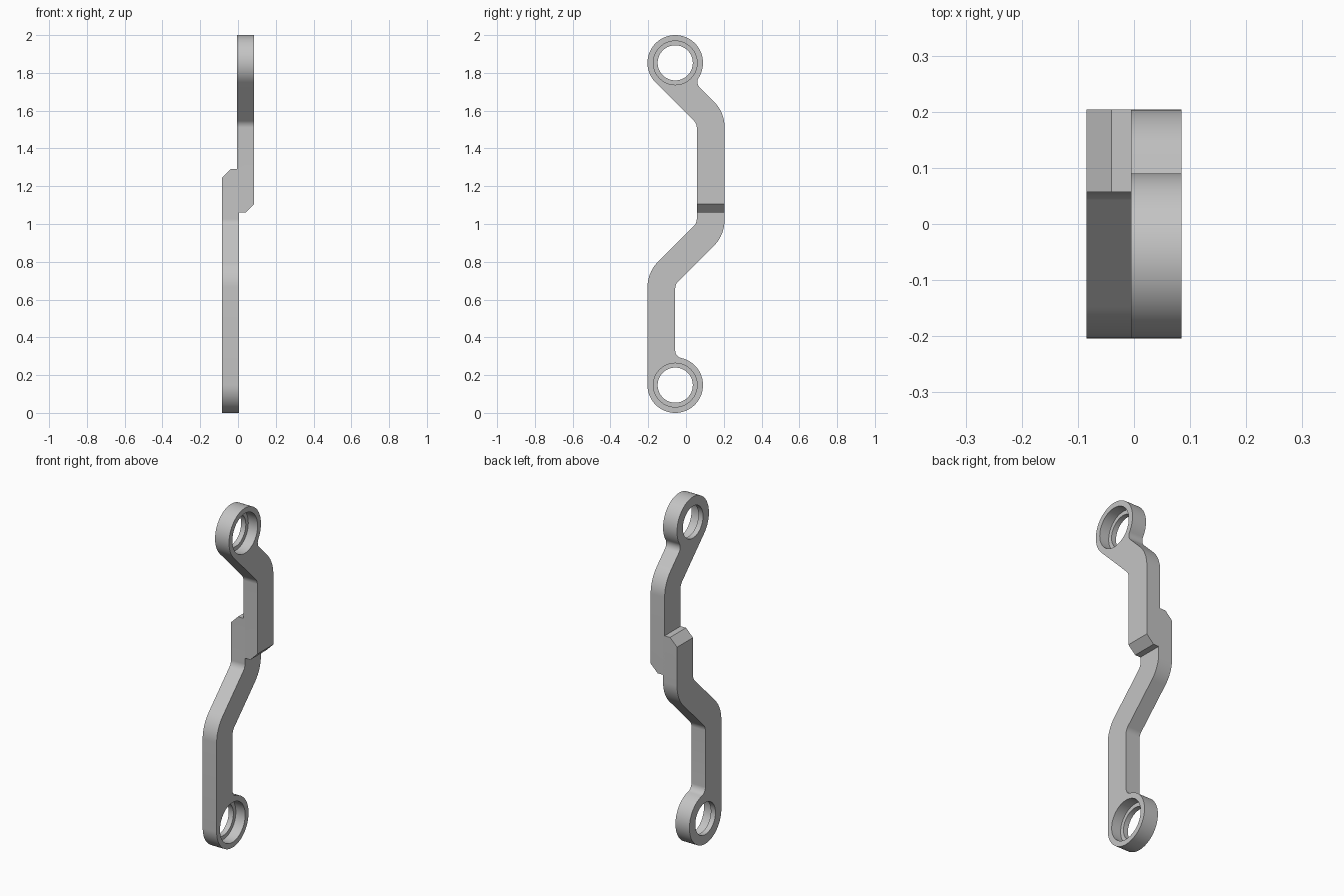
import bpy, bmesh, math
from mathutils import Vector

cube = bpy.data.objects.get("Cube")
if cube:
    bpy.data.objects.remove(cube, do_unlink=True)

EYE_R, BORE_R, HOLE_R = 0.147, 0.116, 0.093
THICK, BORE_DEPTH, CHAMFER, NECK_R = 0.09, 0.06, 0.045, 0.04
INNER, OUTER = 0.05, 0.19          # bend radii of the arm

metal = bpy.data.materials.new("plain grey")
metal.use_nodes = True
grey = (0.55, 0.55, 0.55, 1)
metal.diffuse_color = grey
metal.node_tree.nodes["Principled BSDF"].inputs["Base Color"].default_value = grey


def arc(centre, u, v, radius, a0, a1, steps):
    """Points on an arc in the plane of u and v."""
    angles = [a0 + (a1 - a0) * i / steps for i in range(steps + 1)]
    return [centre + radius * (math.cos(a) * u + math.sin(a) * v) for a in angles]


def round_corner(prev, p, nxt, radius, steps=10):
    """Replace a corner by a tangent arc."""
    if radius == 0:
        return [p]
    a, b = (prev - p).normalized(), (nxt - p).normalized()
    half = a.angle(b) / 2
    centre = p + (a + b).normalized() * radius / math.sin(half)
    start = p + a * radius / math.tan(half)
    end = p + b * radius / math.tan(half)
    s, e = start - centre, end - centre
    return [centre + s.lerp(e, i / steps).normalized() * radius for i in range(steps + 1)]


def outline(centre, along, side, corners):
    """Eye, neck fillet and bent arm as one closed (y, z) profile."""
    c, d, n = Vector(centre), Vector(along).normalized(), Vector(side).normalized()
    h = math.sqrt((EYE_R + NECK_R) ** 2 - NECK_R ** 2)
    a0 = math.atan2(h, NECK_R)
    pts = arc(c, n, d, EYE_R, -math.pi, a0, 56)
    pts += arc(c + n * NECK_R + d * h, n, d, NECK_R, a0 + math.pi, math.pi, 10)[1:]
    path = [pts[-1]] + [Vector(k[:2]) for k in corners] + [pts[0]]
    for i, k in enumerate(corners, 1):
        pts += round_corner(path[i - 1], path[i], path[i + 1], k[2])
    return pts


def finish(name, bm):
    bmesh.ops.recalc_face_normals(bm, faces=bm.faces)
    mesh = bpy.data.meshes.new(name)
    bm.to_mesh(mesh)
    bm.free()
    mesh.materials.append(metal)
    ob = bpy.data.objects.new(name, mesh)
    bpy.context.collection.objects.link(ob)
    return ob


def hole_cutter(centre, x0):
    """Stepped plug: narrow through hole, wide bore opening towards +x."""
    bm = bmesh.new()
    step = x0 + THICK - BORE_DEPTH
    profile = [(x0 - 0.05, HOLE_R), (step, HOLE_R), (step, BORE_R), (x0 + THICK + 0.05, BORE_R)]
    count = 64
    rings = []
    for x, r in profile:
        rings.append([bm.verts.new((x, centre[0] + r * math.cos(math.tau * i / count),
                                    centre[1] + r * math.sin(math.tau * i / count)))
                      for i in range(count)])
    for a, b in zip(rings, rings[1:]):
        for i in range(count):
            j = (i + 1) % count
            bm.faces.new((a[i], a[j], b[j], b[i]))
    bm.faces.new(rings[0])
    bm.faces.new(rings[-1])
    ob = finish("hole_cutter", bm)
    ob.hide_render = True
    return ob


def link_half(name, x0, centre, along, side, corners, tip_z, tip_x):
    # Extruded profile
    bm = bmesh.new()
    face = bm.faces.new([bm.verts.new((x0, p.x, p.y))
                         for p in outline(centre, along, side, corners)])
    new = bmesh.ops.extrude_face_region(bm, geom=[face])["geom"]
    bmesh.ops.translate(bm, vec=(THICK, 0, 0),
                        verts=[v for v in new if isinstance(v, bmesh.types.BMVert)])
    # Chamfer on the outer edge of the overlapping tip
    tip = [e for e in bm.edges
           if all(abs(v.co.z - tip_z) < 1e-4 and abs(v.co.x - tip_x) < 1e-4 for v in e.verts)]
    bmesh.ops.bevel(bm, geom=tip, offset=CHAMFER, segments=1, affect='EDGES')
    ob = finish(name, bm)
    # Counterbored hole
    cutter = hole_cutter(centre, x0)
    mod = ob.modifiers.new("hole", 'BOOLEAN')
    mod.operation, mod.solver, mod.object = 'DIFFERENCE', 'EXACT', cutter
    bpy.ops.object.select_all(action='DESELECT')
    bpy.context.view_layer.objects.active = ob
    ob.select_set(True)
    bpy.ops.object.modifier_apply(modifier=mod.name)
    bpy.data.objects.remove(cutter, do_unlink=True)
    bpy.ops.object.shade_smooth_by_angle(angle=math.radians(25))


link_half("lower_link", -0.085, (-0.057, 0.147), (0, 1), (1, 0),
          [(-0.057, 0.68, INNER), (0.204, 0.941, OUTER), (0.204, 1.29, 0),
           (0.057, 1.29, 0), (0.057, 1.005, INNER), (-0.204, 0.744, OUTER)],
          1.29, -0.085)

link_half("upper_link", -0.005, (-0.057, 1.853), (1, -1), (1, 1),
          [(0.204, 1.592, OUTER), (0.204, 1.06, 0), (0.057, 1.06, 0), (0.057, 1.531, INNER)],
          1.06, 0.085)
